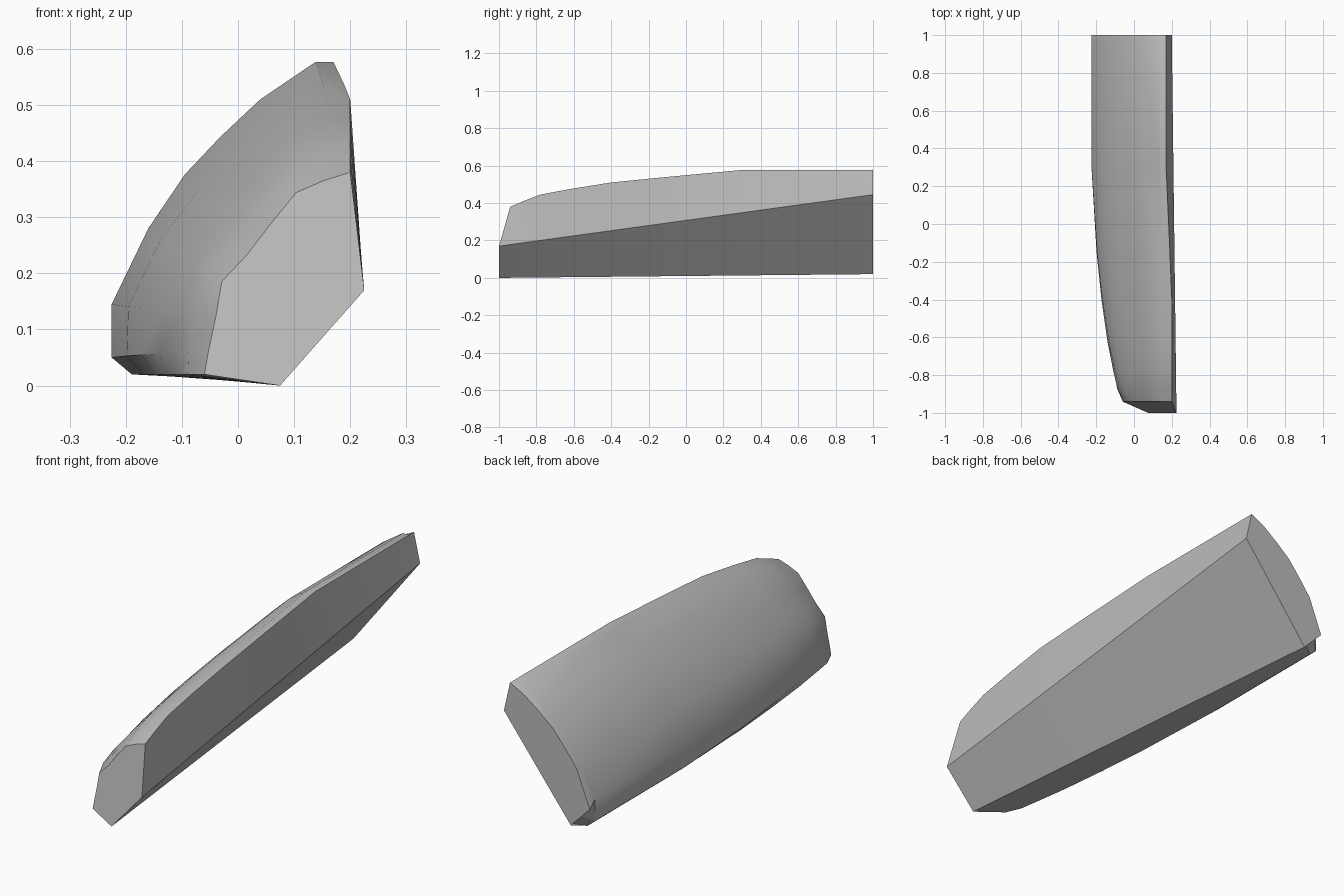
import bpy, bmesh, math
from mathutils import Vector

cube = bpy.data.objects.get("Cube")
if cube:
    bpy.data.objects.remove(cube, do_unlink=True)

grey = bpy.data.materials.new("plain grey")
grey.use_nodes = True
colour = (0.5, 0.5, 0.5, 1)
grey.diffuse_color = colour
grey.node_tree.nodes["Principled BSDF"].inputs["Base Color"].default_value = colour

# Normalised outer curve, from the top edge round to the bottom, at each end
nose = [(1, 1), (.82, .96), (.63, .9), (.46, .75), (.29, .59),
        (.12, .46), (.08, .29), (.03, .12), (0, 0)]
tail = [(1, 1), (.92, 1), (.67, .88), (.49, .76), (.33, .64),
        (.165, .467), (0, .225), (0, .054), (.09, 0)]

# Stations: y, top x, top z, left x, blend from nose to tail curve
stations = [(-.94, .2, .38, -.06, 0), (-.87, .2, .41, -.095, .2),
            (-.78, .2, .445, -.115, .4), (-.62, .2, .475, -.145, .6),
            (-.4, .2, .51, -.175, .75), (-.15, .19, .535, -.2, .85),
            (.3, .17, .577, -.225, 1), (.965, .17, .577, -.225, 1)]
base = .02


def lower_edges(y):
    """Straight side edge and keel edge of the slanted underside."""
    t = (y + 1) / 2
    side = Vector((.225, y, .17)).lerp(Vector((.2, y, .445)), t)
    keel = Vector((.075, y, 0)).lerp(Vector((-.13, y, .02)), t)
    return [keel, side]


sections = []
for y, tx, tz, lx, t in stations:
    ring = []
    for a, b in zip(nose, tail):
        u, v = Vector(a).lerp(Vector(b), t)
        ring.append(Vector((lx + u * (tx - lx), y, base + v * (tz - base))))
    sections.append(ring + lower_edges(-1 if y == stations[0][0] else y))

# Back rim, drawn in slightly to make the two small corner chamfers
rim = [(.17, .577), (.105, .545), (.03, .49), (-.04, .432), (-.1, .36),
       (-.16, .28), (-.225, .115), (-.185, .075), (-.14, .03)]
sections.append([Vector((x, 1, z)) for x, z in rim] + lower_edges(1))

# Loft the sections and close both ends
bm = bmesh.new()
rings = [[bm.verts.new(p) for p in s] for s in sections]
n = len(rings[0])
for r, s in zip(rings, rings[1:]):
    for i in range(n):
        j = (i + 1) % n
        bm.faces.new((r[i], r[j], s[j], s[i]))
bm.faces.new(rings[0])
bm.faces.new(rings[-1])
bmesh.ops.recalc_face_normals(bm, faces=bm.faces)

mesh = bpy.data.meshes.new("curved_panel")
bm.to_mesh(mesh)
bm.free()
mesh.materials.append(grey)
panel = bpy.data.objects.new("curved_panel", mesh)
bpy.context.collection.objects.link(panel)
bpy.context.view_layer.objects.active = panel
panel.select_set(True)
bpy.ops.object.shade_smooth_by_angle(angle=math.radians(30))
